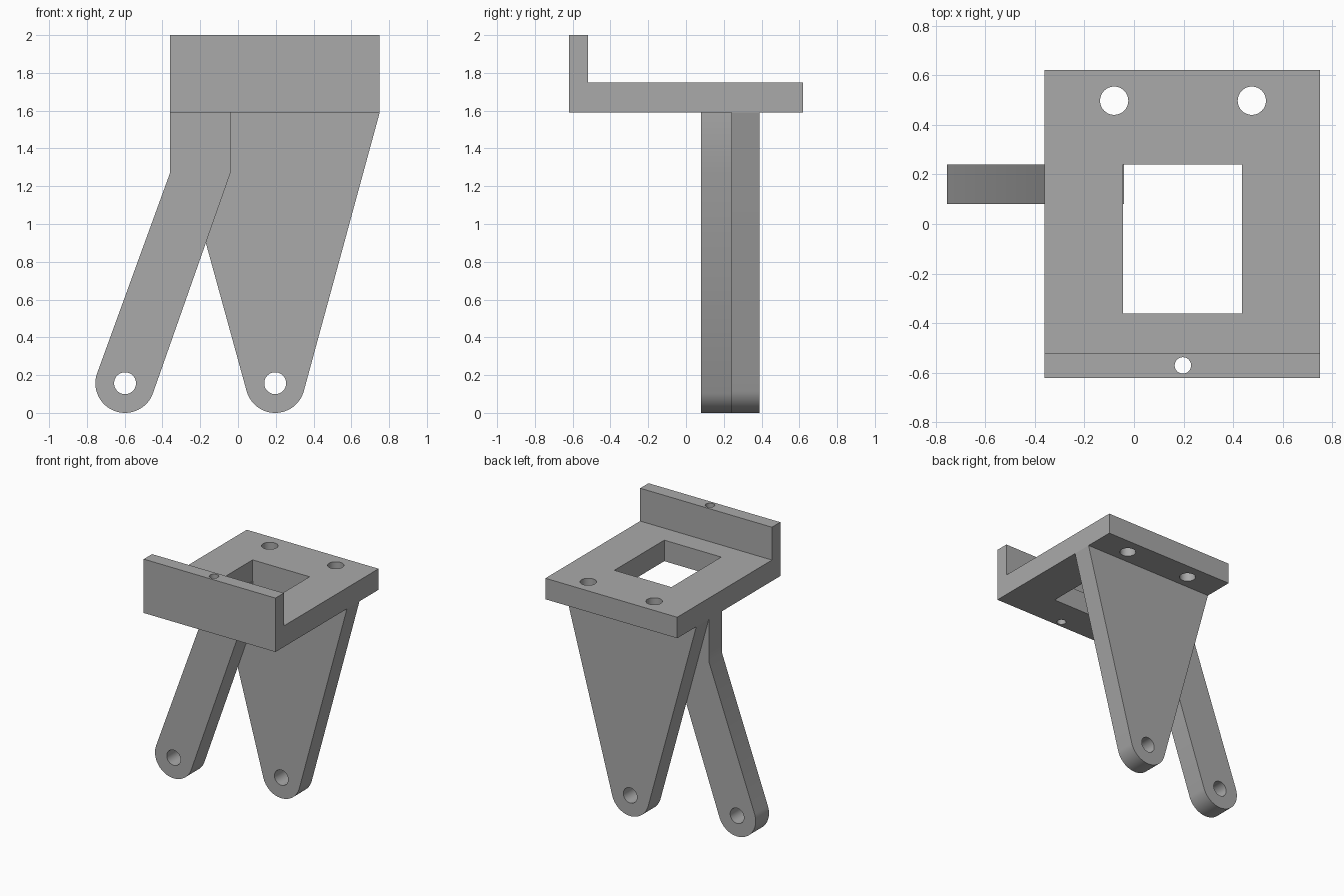
import bpy, bmesh, math
from mathutils import Vector

cube = bpy.data.objects.get("Cube")
if cube:
    bpy.data.objects.remove(cube, do_unlink=True)

grey = bpy.data.materials.new("plain grey")
grey.use_nodes = True
COLOR = (0.4, 0.4, 0.4, 1)
grey.diffuse_color = COLOR
grey.node_tree.nodes["Principled BSDF"].inputs["Base Color"].default_value = COLOR


def prism(name, points, axis, start, end):
    """Extrude a profile along an axis: 'X' takes (y, z), 'Y' (x, z), 'Z' (x, y)."""
    i = "XYZ".index(axis)

    def place(p, d):
        co = list(p)
        co.insert(i, d)
        return Vector(co)

    bm = bmesh.new()
    face = bm.faces.new([bm.verts.new(place(p, start)) for p in points])
    grown = bmesh.ops.extrude_face_region(bm, geom=[face])
    moved = [v for v in grown["geom"] if isinstance(v, bmesh.types.BMVert)]
    bmesh.ops.translate(bm, verts=moved, vec=place((0, 0), end - start))
    bmesh.ops.recalc_face_normals(bm, faces=bm.faces)
    mesh = bpy.data.meshes.new(name)
    bm.to_mesh(mesh)
    bm.free()
    mesh.materials.append(grey)
    obj = bpy.data.objects.new(name, mesh)
    bpy.context.collection.objects.link(obj)
    return obj


def arc(center, radius, a0, a1, steps):
    return [(center[0] + radius * math.cos(a0 + (a1 - a0) * k / steps),
             center[1] + radius * math.sin(a0 + (a1 - a0) * k / steps))
            for k in range(steps + 1)]


def circle(center, radius):
    return arc(center, radius, 0, math.tau, 48)[:-1]


def rounded_tip(left, right, center, radius):
    """Arc under the pivot, tangent to the edges coming from left and right."""
    def tangent(p, side):
        d = Vector(p) - Vector(center)
        return math.atan2(d.y, d.x) + side * math.acos(radius / d.length)
    return arc(center, radius, tangent(left, 1), tangent(right, -1) + math.tau, 32)


def cut(obj, cutters):
    """Subtract the cutters, then remove them and shade the round walls smooth."""
    bpy.ops.object.select_all(action="DESELECT")
    obj.select_set(True)
    bpy.context.view_layer.objects.active = obj
    for cutter in cutters:
        cutter.hide_render = True
        mod = obj.modifiers.new("cut", "BOOLEAN")
        mod.operation = "DIFFERENCE"
        mod.solver = "EXACT"
        mod.object = cutter
        bpy.ops.object.modifier_apply(modifier=mod.name)
        bpy.data.objects.remove(cutter, do_unlink=True)
    bpy.ops.object.shade_smooth_by_angle(angle=math.radians(30))


LEFT, RIGHT = -0.36, 0.75
BOTTOM, DECK, TOP = 1.59, 1.75, 2.0
FRONT, BACK = -0.62, 0.62

# L-shaped top plate with window, two mounting holes and a hole down the lip
plate = prism("top_plate", [(FRONT, BOTTOM), (BACK, BOTTOM), (BACK, DECK),
                            (-0.52, DECK), (-0.52, TOP), (FRONT, TOP)], "X", LEFT, RIGHT)
window = [(-0.045, -0.36), (0.435, -0.36), (0.435, 0.24), (-0.045, 0.24)]
openings = [window, circle((-0.08, 0.497), 0.057), circle((0.475, 0.497), 0.057),
            circle((0.197, -0.57), 0.033)]
cut(plate, [prism("plate_cutter", o, "Z", 1.4, 2.2) for o in openings])

# Bent slim leg in front, wide tapered leg behind it
RADIUS, PIVOT_HOLE = 0.157, 0.058
legs = [
    ("slim_leg", (-0.36, 1.27), (-0.04, 1.27), (-0.598, 0.157), 0.08, 0.24),
    ("wide_leg", (LEFT, BOTTOM), (RIGHT, BOTTOM), (0.197, 0.157), 0.24, 0.39),
]
for name, left, right, pivot, y0, y1 in legs:
    outline = [left] + rounded_tip(left, right, pivot, RADIUS) + [right]
    if left[1] < BOTTOM:
        outline += [(right[0], BOTTOM), (left[0], BOTTOM)]
    leg = prism(name, outline, "Y", y0, y1)
    cut(leg, [prism("pivot_cutter", circle(pivot, PIVOT_HOLE), "Y", y0 - 0.1, y1 + 0.1)])
